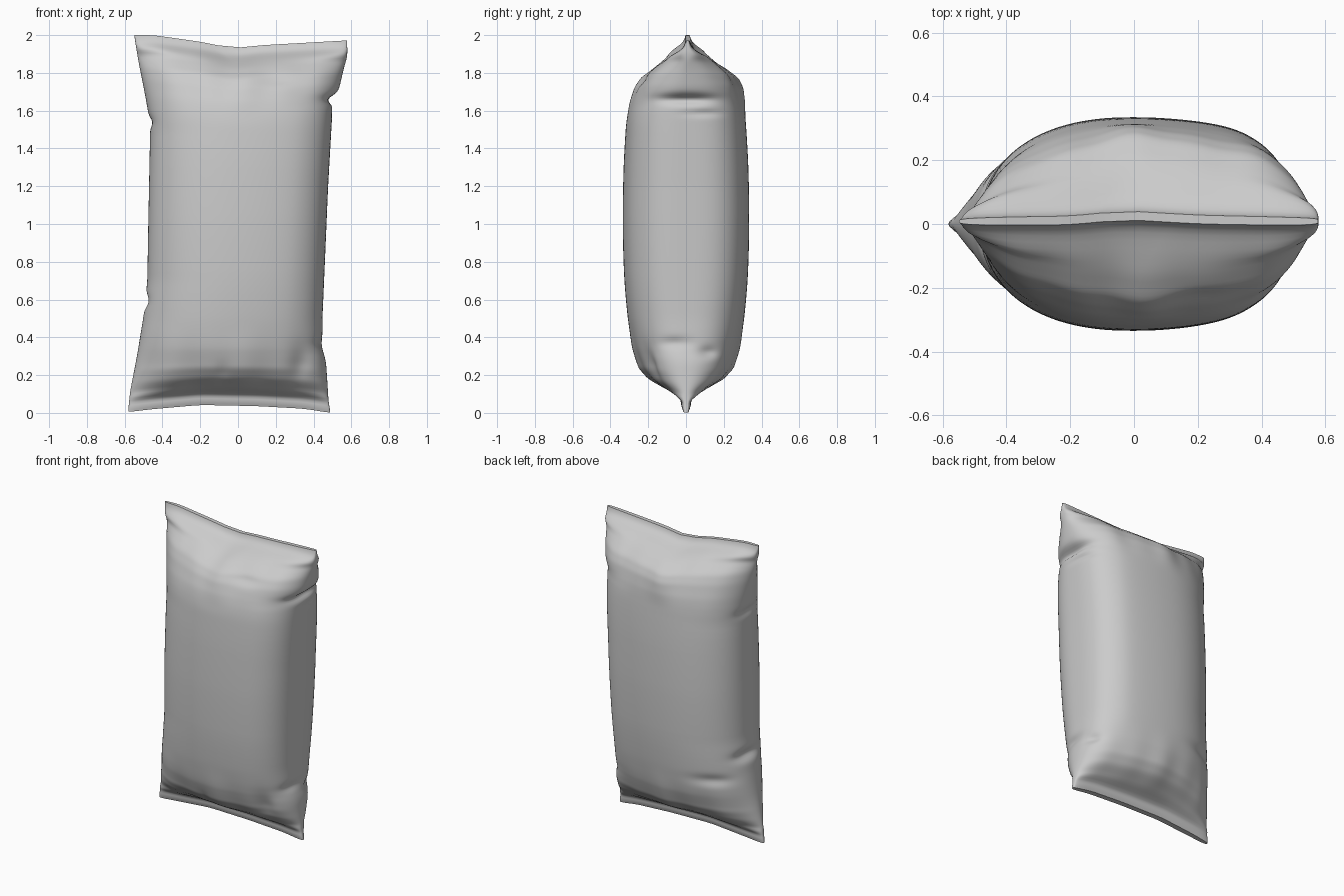
import bpy, bmesh, math
from math import cos, sin, pi, exp

if "Cube" in bpy.data.objects:
    bpy.data.objects.remove(bpy.data.objects["Cube"], do_unlink=True)


def interp(points, t):
    """Straight-line lookup in a short (position, value) profile."""
    if t <= points[0][0]:
        return points[0][1]
    for (a, va), (b, vb) in zip(points, points[1:]):
        if t <= b:
            return va + (vb - va) * (t - a) / (b - a)
    return points[-1][1]


def soft(points, t, r):
    """Profile lookup averaged over a window, to round its corners."""
    return sum(interp(points, t + k * r / 4) for k in range(-4, 5)) / 9


def power(v, e):
    return math.copysign(abs(v) ** e, v)


def ramp(a, b, t):
    t = min(1, max(0, (t - a) / (b - a)))
    return t * t * (3 - 2 * t)


# Side outlines, half depth and roundness of the bag against height
RIGHT_EDGE = [(0, -.582), (.1, -.572), (.3, -.535), (.5, -.502), (.7, -.48), (1, -.475),
              (1.5, -.465), (1.6, -.477), (1.7, -.495), (1.85, -.525), (2, -.55)]
LEFT_EDGE = [(0, .49), (.05, .48), (.27, .466), (.34, .447), (.5, .447), (.8, .46),
             (1.2, .477), (1.55, .497), (1.66, .503), (1.73, .535), (1.85, .56),
             (1.92, .58), (2, .577)]
DEPTH = [(0, .015), (.02, .03), (.055, .028), (.07, .055), (.085, .1), (.15, .195),
         (.22, .245), (.36, .288), (.6, .322), (.9, .335), (1.15, .335), (1.45, .325),
         (1.65, .305), (1.76, .28), (1.825, .25), (1.89, .175), (1.935, .09),
         (1.955, .04), (1.98, .02), (2, .012)]
ROUNDNESS = [(0, 4), (.055, 3.5), (.09, 1.8), (.25, 1.9), (.45, 2.2), (1, 2.3),
             (1.55, 2.3), (1.75, 1.9), (1.9, 1.6), (1.95, 3), (2, 4)]
TOP_EDGE = [(-.55, 0), (-.45, 0), (-.2, -.035), (-.03, -.07), (.1, -.055), (.58, -.028)]
BOTTOM_EDGE = [(-.58, .005), (-.45, .02), (-.2, .042), (.1, .036), (.35, .022), (.49, 0)]
SEAM = [(-.5, 0), (-.2, .003), (-.03, .02), (.2, .006), (.5, 0)]

# Creases: centre x, y, z, spread x, y, z, push towards the middle
DENTS = [(.5, 0, 1.67, .12, .14, .028, .035), (.5, .1, 1.59, .1, .1, .02, .01),
         (.46, -.06, .37, .1, .08, .03, .015), (.46, .12, .32, .1, .05, .03, .02),
         (-.47, .03, .59, .08, .1, .035, .032), (-.47, 0, 1.54, .08, .1, .03, .016),
         (.22, -.27, 1.8, .08, .1, .04, .015), (.33, -.2, .24, .05, .1, .09, .02),
         (-.08, -.24, .2, .03, .1, .06, .008), (-.34, .2, .45, .12, .1, .035, .018)]

ROWS, AROUND = 170, 128
bm = bmesh.new()
rings = []
for row in range(ROWS + 1):
    z = 2 * row / ROWS
    window = .015 + .13 * ramp(.25, .6, z) * ramp(1.75, 1.4, z)
    left, right = soft(LEFT_EDGE, z, .03), soft(RIGHT_EDGE, z, .03)
    mid, half = (left + right) / 2, (left - right) / 2
    depth, n = soft(DEPTH, z, window), soft(ROUNDNESS, z, window)
    gather = ramp(.5, .12, z) * ramp(.06, .12, z) + ramp(1.55, 1.85, z) * ramp(1.97, 1.92, z)
    top, bottom = ramp(1.5, 1.95, z), ramp(.35, .06, z)
    ring = []
    for k in range(AROUND):
        a = 2 * pi * k / AROUND
        # The left side is fuller than the right, most of all at the back
        full = n * (1 + (.3 if k < AROUND / 2 else .18) * ramp(0, .6, cos(a)))
        x = mid + half * power(cos(a), 2 / full)
        y = depth * power(sin(a), 2 / full)
        # Gathered folds beside both seals
        fold = sin(15 * x + 1.3) + .6 * sin(31 * x + (2 if y > 0 else .4))
        y *= 1 + .025 * gather * fold
        # Local creases
        px, py = x, y
        for cx, cy, cz, sx, sy, sz, push in DENTS:
            w = push * exp(-((px - cx) / sx) ** 2 - ((py - cy) / sy) ** 2 - ((z - cz) / sz) ** 2)
            if abs(cx) > .42:
                x -= math.copysign(w, cx)
            else:
                y -= math.copysign(w, cy)
        # Wavy seal edges
        y += top * (soft(SEAM, x, .06) + .008)
        zz = z + top * soft(TOP_EDGE, x, .04) + bottom * soft(BOTTOM_EDGE, x, .04)
        ring.append(bm.verts.new((x, y, zz)))
    rings.append(ring)

# Skin between the rings
for low, high in zip(rings, rings[1:]):
    for k in range(AROUND):
        j = (k + 1) % AROUND
        bm.faces.new((low[k], low[j], high[j], high[k]))

# Narrow strips closing both sealed ends
for ring in (rings[0], rings[-1]):
    for k in range(AROUND // 2):
        corners = (ring[k], ring[k + 1], ring[-k - 1], ring[-k])
        bm.faces.new(list(dict.fromkeys(corners)))
bmesh.ops.recalc_face_normals(bm, faces=bm.faces)

mesh = bpy.data.meshes.new("pillow_bag")
bm.to_mesh(mesh)
bm.free()
bag = bpy.data.objects.new("pillow_bag", mesh)
bpy.context.collection.objects.link(bag)

# Plain grey film
film = bpy.data.materials.new("plain_grey")
film.use_nodes = True
colour = (.6, .6, .6, 1)
film.diffuse_color = colour
film.node_tree.nodes["Principled BSDF"].inputs["Base Color"].default_value = colour
mesh.materials.append(film)

bpy.context.view_layer.objects.active = bag
bag.select_set(True)
bpy.ops.object.shade_smooth_by_angle(angle=math.radians(60))
